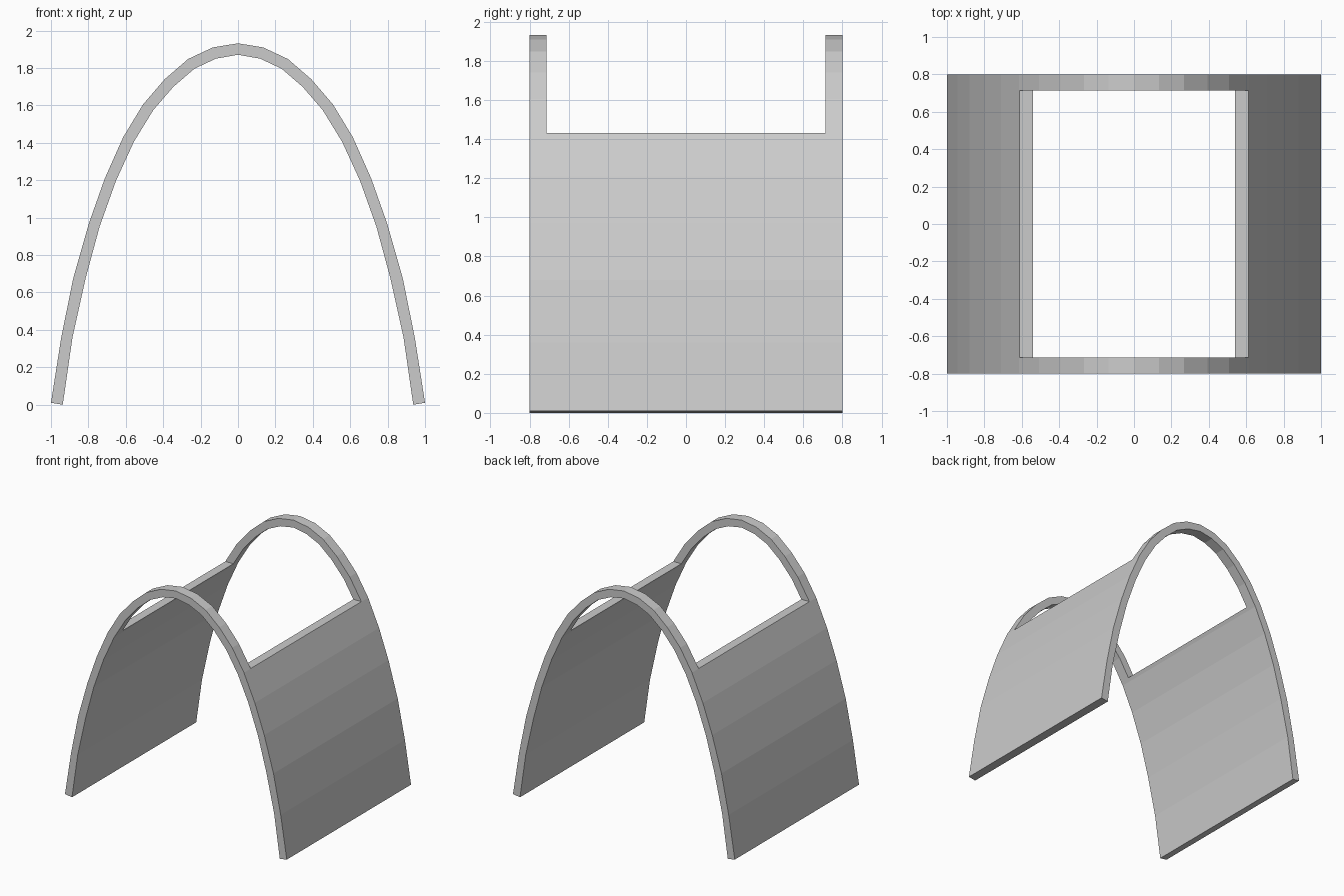
import bpy, bmesh

if "Cube" in bpy.data.objects:
    bpy.data.objects.remove(bpy.data.objects["Cube"])

# Right half of the arch section, foot to crown: outer and inner lines (x, z)
OUTER = [(1.0, 0.01), (0.945, 0.36), (0.88, 0.68), (0.797, 0.97), (0.712, 1.21),
         (0.614, 1.43), (0.508, 1.605), (0.392, 1.74), (0.267, 1.848), (0.135, 1.91), (0, 1.932)]
INNER = [(0.937, 0.0), (0.885, 0.36), (0.815, 0.675), (0.74, 0.952), (0.652, 1.198),
         (0.557, 1.405), (0.453, 1.575), (0.345, 1.70), (0.232, 1.797), (0.118, 1.85), (0, 1.871)]
HALF_DEPTH = 0.8


def full(line):
    """Mirror a half line into a full span, right foot to left foot."""
    return line + [(-x, z) for x, z in reversed(line[:-1])]


def make_object(name, bm):
    bmesh.ops.recalc_face_normals(bm, faces=bm.faces)
    mesh = bpy.data.meshes.new(name)
    bm.to_mesh(mesh)
    bm.free()
    obj = bpy.data.objects.new(name, mesh)
    bpy.context.collection.objects.link(obj)
    return obj


# Arched shell: strip of section quads extruded along y
bm = bmesh.new()
outer = [bm.verts.new((x, -HALF_DEPTH, z)) for x, z in full(OUTER)]
inner = [bm.verts.new((x, -HALF_DEPTH, z)) for x, z in full(INNER)]
strip = [bm.faces.new((outer[i], outer[i + 1], inner[i + 1], inner[i]))
         for i in range(len(outer) - 1)]
ext = bmesh.ops.extrude_face_region(bm, geom=strip, use_keep_orig=True)
moved = [g for g in ext["geom"] if isinstance(g, bmesh.types.BMVert)]
bmesh.ops.translate(bm, verts=moved, vec=(0, 2 * HALF_DEPTH, 0))
shell = make_object("arched_shell", bm)

# Cutter for the roof opening, leaving a thin rib at the front and back
bm = bmesh.new()
bmesh.ops.create_cube(bm, size=1)
bmesh.ops.scale(bm, verts=bm.verts, vec=(1.6, 1.426, 1.0))
bmesh.ops.translate(bm, verts=bm.verts, vec=(0, 0, 1.431 + 0.5))
cutter = make_object("roof_opening_cutter", bm)

cut = shell.modifiers.new("roof_opening", "BOOLEAN")
cut.operation = "DIFFERENCE"
cut.solver = "EXACT"
cut.object = cutter
cutter.hide_render = True

# Bake the cut and remove the helper
bpy.context.view_layer.objects.active = shell
shell.select_set(True)
bpy.ops.object.modifier_apply(modifier=cut.name)
bpy.data.objects.remove(cutter)
